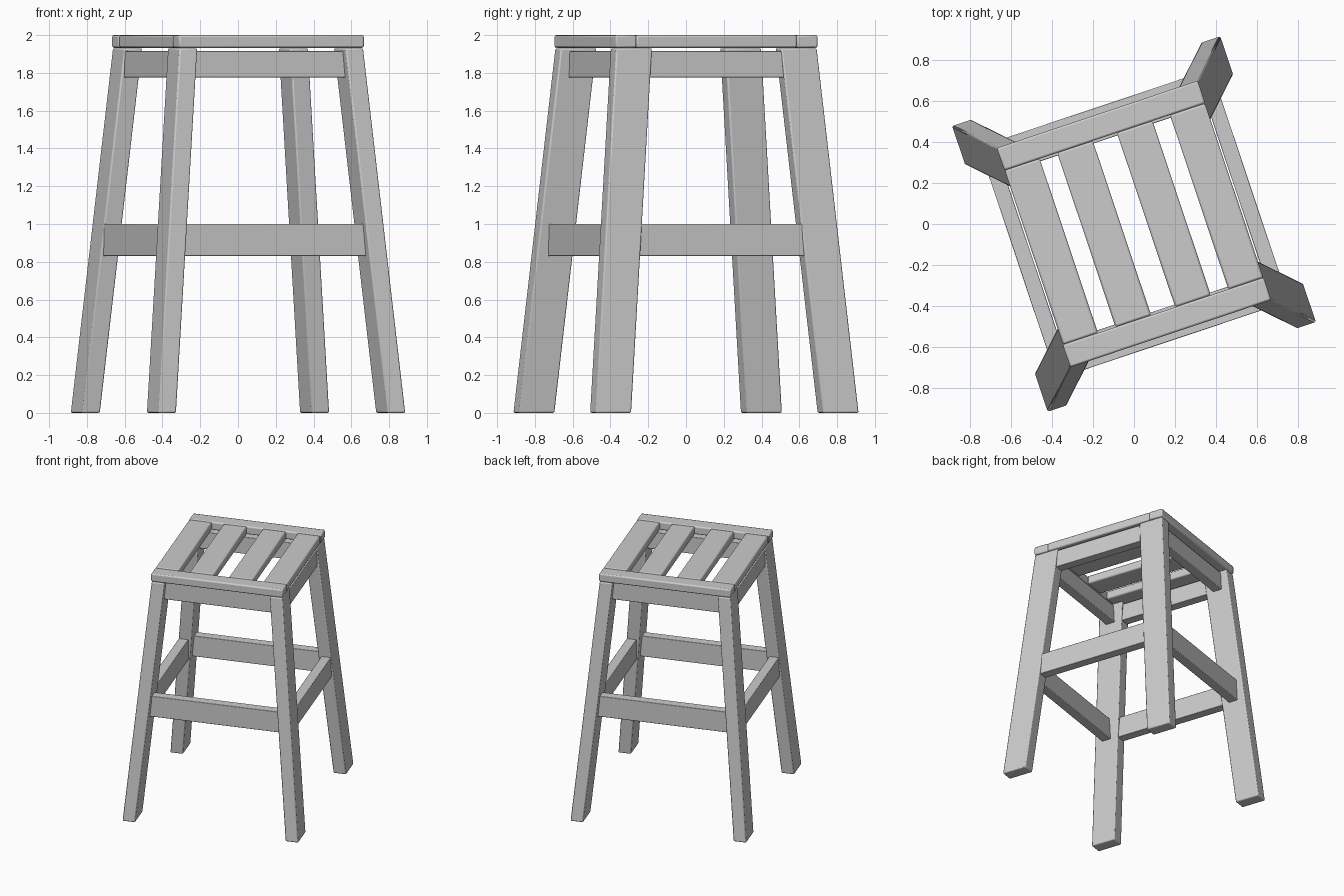
import bpy, bmesh
from math import radians
from mathutils import Matrix

if "Cube" in bpy.data.objects:
    bpy.data.objects.remove(bpy.data.objects["Cube"])

TURN = Matrix.Rotation(radians(18.5), 4, 'Z')   # whole stool is turned about z


def board(name, lo, hi, top_shift=(0, 0), bevel=0.008):
    """Box from lo to hi; the top face may be shifted to splay it."""
    bm = bmesh.new()
    bmesh.ops.create_cube(bm, size=1)
    for v in bm.verts:
        up = v.co.z > 0
        for i in range(3):
            v.co[i] = hi[i] if v.co[i] > 0 else lo[i]
        if up:
            v.co.x += top_shift[0]
            v.co.y += top_shift[1]
    bm.transform(TURN)
    bmesh.ops.recalc_face_normals(bm, faces=bm.faces)
    me = bpy.data.meshes.new(name)
    bm.to_mesh(me)
    bm.free()
    ob = bpy.data.objects.new(name, me)
    bpy.context.collection.objects.link(ob)
    mod = ob.modifiers.new("soft_edges", 'BEVEL')
    mod.width = bevel
    mod.segments = 2
    bpy.ops.object.select_all(action='DESELECT')
    ob.select_set(True)
    bpy.context.view_layer.objects.active = ob
    bpy.ops.object.shade_smooth_by_angle(angle=radians(40))
    return ob


# Splayed legs
for sx, side in ((-1, "left"), (1, "right")):
    for sy, end in ((-1, "front"), (1, "back")):
        x, y = 0.64 * sx, 0.635 * sy
        board(f"{end}_{side}_leg", (x - 0.05, y - 0.1, 0), (x + 0.05, y + 0.1, 1.93),
              (-0.177 * sx, -0.175 * sy))

# Aprons under the seat and stretchers halfway down: outer face, z range, end reaches
for kind, out, z0, z1, rx, ry in (("apron", 0.51, 1.775, 1.915, 0.46, 0.45),
                                  ("stretcher", 0.597, 0.83, 1.0, 0.55, 0.54)):
    mid, t = out - 0.0375, 0.0375
    for s, end, side in ((-1, "front", "left"), (1, "back", "right")):
        c = mid * s
        board(f"{end}_{kind}", (-rx, c - t, z0), (rx, c + t, z1), bevel=0.004)
        board(f"{side}_{kind}", (c - t, -ry, z0), (c + t, ry, z1), bevel=0.004)

# Seat end rails
for s, end in ((-1, "front"), (1, "back")):
    c = 0.506 * s
    board(f"{end}_seat_rail", (-0.517, c - 0.058, 1.933), (0.517, c + 0.058, 2.0), bevel=0.01)

# Seat slats
for i, (a, b) in enumerate(((-0.515, -0.335), (-0.245, -0.062), (0.062, 0.245), (0.335, 0.515))):
    board(f"seat_slat_{i + 1}", (a, -0.448, 1.933), (b, 0.448, 2.0), bevel=0.01)
